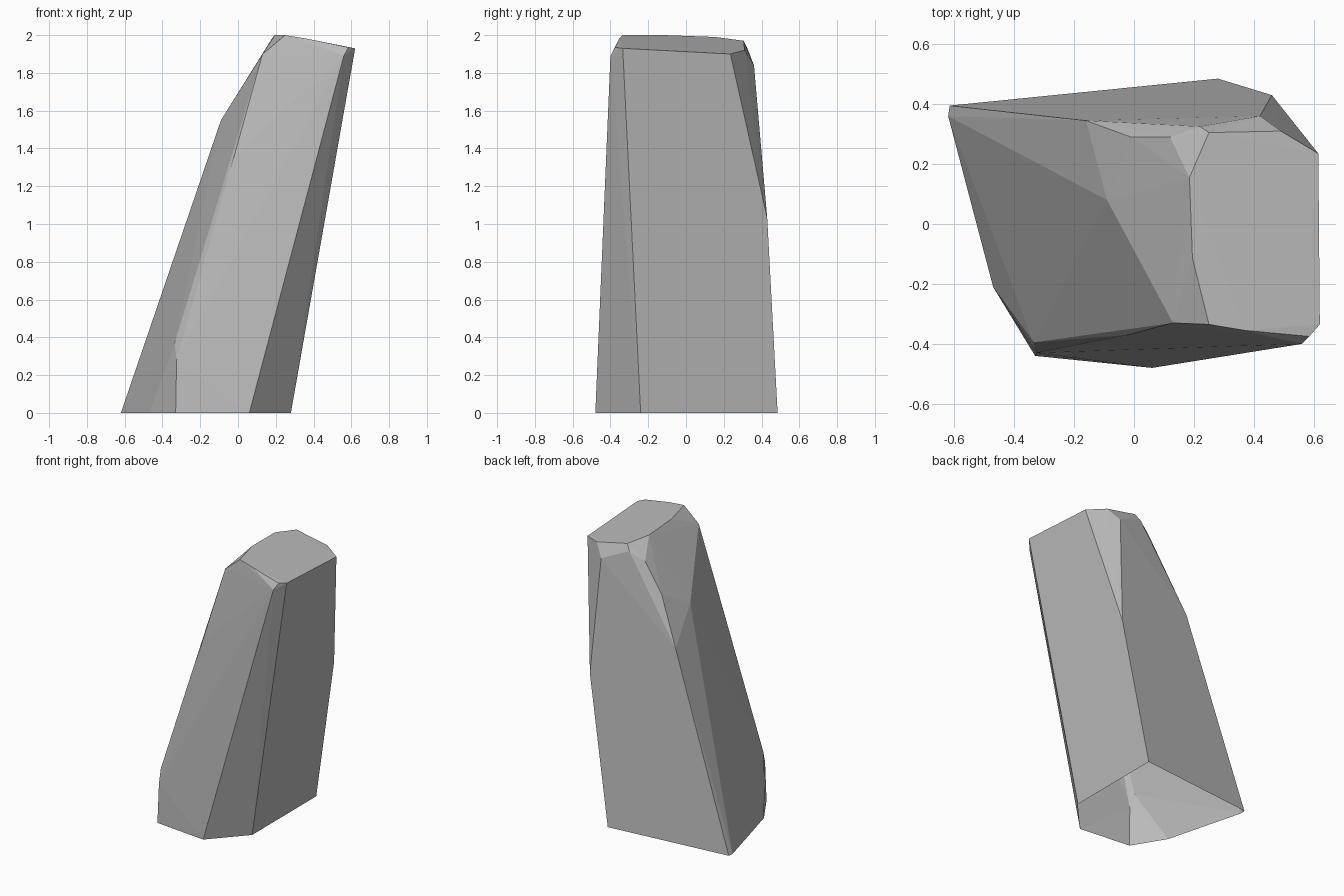
import bpy
import bmesh

# Remove the default cube only
default_cube = bpy.data.objects.get("Cube")
if default_cube:
    bpy.data.objects.remove(default_cube, do_unlink=True)


def make_material(name, colour):
    material = bpy.data.materials.new(name)
    material.use_nodes = True
    material.diffuse_color = colour
    shader = next(n for n in material.node_tree.nodes if n.type == "BSDF_PRINCIPLED")
    shader.inputs["Base Color"].default_value = colour
    return material


def hull_object(name, corners, material):
    """Wrap corner points in a faceted skin, leaving the ground side open."""
    bm = bmesh.new()
    for corner in corners:
        bm.verts.new(corner)
    result = bmesh.ops.convex_hull(bm, input=bm.verts)
    loose = {v for v in result["geom_interior"] + result["geom_unused"]
             if isinstance(v, bmesh.types.BMVert)}
    bmesh.ops.delete(bm, geom=list(loose), context="VERTS")
    bmesh.ops.recalc_face_normals(bm, faces=bm.faces)
    underside = [f for f in bm.faces if all(v.co.z < 0.001 for v in f.verts)]
    bmesh.ops.delete(bm, geom=underside, context="FACES")
    # Merge the nearly flat triangles into broad facets
    bmesh.ops.dissolve_limit(bm, angle_limit=0.02, verts=bm.verts, edges=bm.edges)
    mesh = bpy.data.meshes.new(name)
    bm.to_mesh(mesh)
    bm.free()
    mesh.materials.append(material)
    obj = bpy.data.objects.new(name, mesh)
    bpy.context.collection.objects.link(obj)
    return obj


# Footprint outline on the ground
footprint = [(x, y, 0) for x, y in (
    (.28, -.24), (.06, -.48), (-.33, -.44), (-.47, -.21),
    (-.62, .36), (-.615, .395), (.28, .485))]

# Corners where the leaning sides break
sides = [
    (-.325, -.43, .28), (-.335, -.395, .37), (-.12, -.385, 1),
    (-.02, -.37, 1.36), (.525, -.29, 1.38), (.46, .43, 1.03),
    (-.16, .345, 1.34), (-.09, .08, 1.55), (-.01, .29, 1.67)]

# Chipped shoulder just below the crown
shoulder = [
    (.13, -.33, 1.9), (.56, -.4, 1.89), (.42, .36, 1.84),
    (.22, .325, 1.93), (.12, .29, 1.87)]

# Sloping flat crown
crown = [
    (.25, -.335, 2), (.37, -.355, 1.98), (.585, -.375, 1.935),
    (.62, -.335, 1.93), (.615, .235, 1.9), (.49, .31, 1.92),
    (.25, .305, 1.97), (.185, .155, 1.99), (.195, -.115, 2)]

stone_grey = make_material("stone grey", (.5, .5, .5, 1))
hull_object("leaning_rock", footprint + sides + shoulder + crown, stone_grey)
